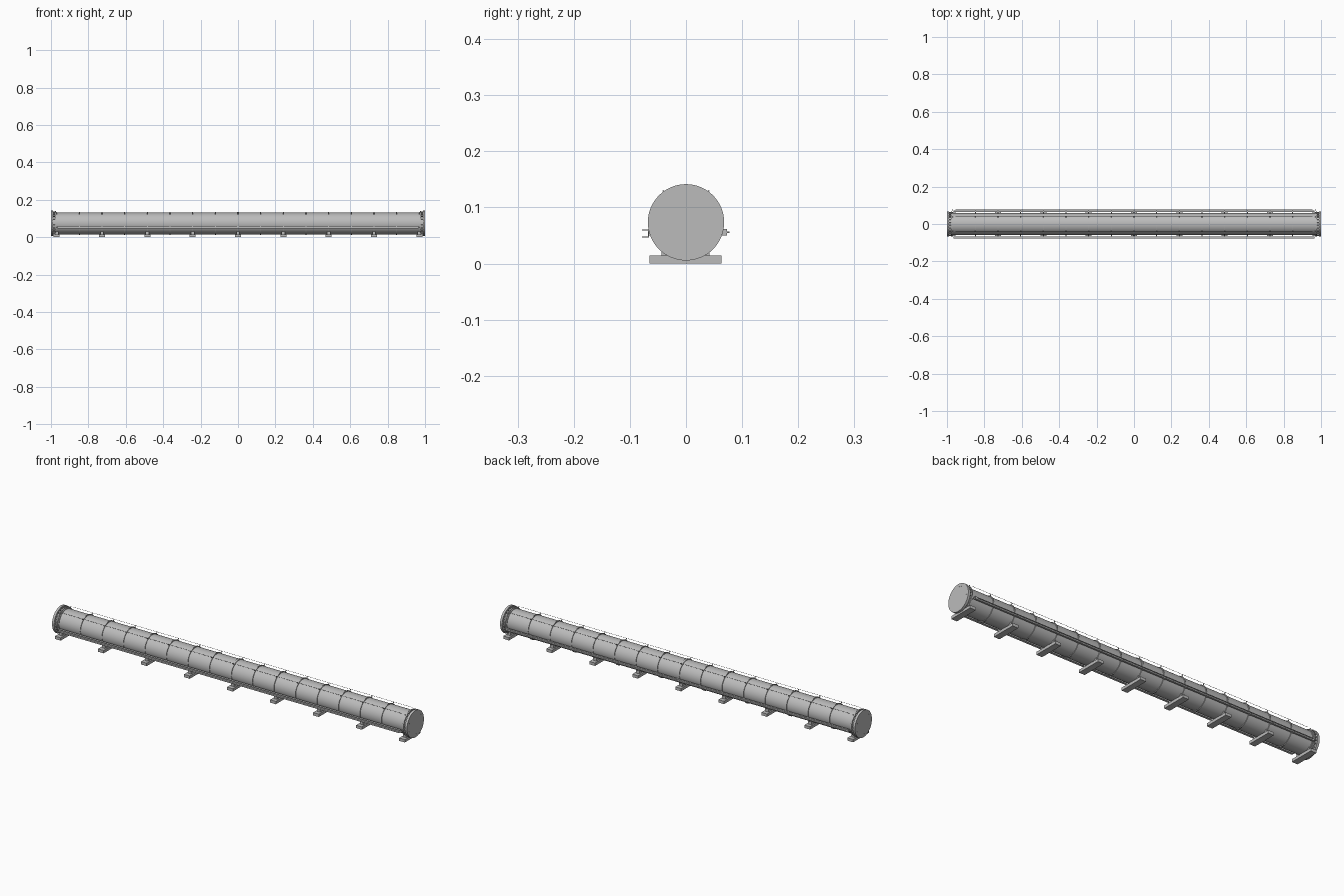
import bpy, bmesh, math
from mathutils import Matrix, Vector

cube = bpy.data.objects.get("Cube")
if cube:
    bpy.data.objects.remove(cube, do_unlink=True)

CZ = 0.0735          # height of the pipe axis
PIPE_R = 0.058
PITCH = 0.1212       # distance between stiffening rings


def material(name, v):
    m = bpy.data.materials.new(name)
    m.use_nodes = True
    m.diffuse_color = (v, v, v, 1)
    m.node_tree.nodes["Principled BSDF"].inputs["Base Color"].default_value = (v, v, v, 1)
    return m


steel = material("light grey steel", 0.5)


def finish(name, bm, smooth=False):
    me = bpy.data.meshes.new(name)
    bm.to_mesh(me)
    bm.free()
    ob = bpy.data.objects.new(name, me)
    bpy.context.collection.objects.link(ob)
    me.materials.append(steel)
    if smooth:
        bpy.ops.object.select_all(action='DESELECT')
        ob.select_set(True)
        bpy.context.view_layer.objects.active = ob
        bpy.ops.object.shade_smooth_by_angle(angle=math.radians(35))
    return ob


def add_box(bm, x, y, z, rot=None):
    """Box between the (min, max) pairs, optionally turned about the pipe axis."""
    c = Vector([sum(p) / 2 for p in (x, y, z)])
    s = [p[1] - p[0] for p in (x, y, z)]
    m = Matrix.Translation(c) @ Matrix.Diagonal((*s, 1))
    if rot is not None:
        m = Matrix.Translation((0, 0, CZ)) @ Matrix.Rotation(rot, 4, 'X') @ m
    bmesh.ops.create_cube(bm, size=1, matrix=m)


def add_rod(bm, x0, x1, r, y=0, z=CZ, seg=64):
    """Solid cylinder along x."""
    m = Matrix.Translation(((x0 + x1) / 2, y, z)) @ Matrix.Rotation(math.pi / 2, 4, 'Y')
    bmesh.ops.create_cone(bm, cap_ends=True, segments=seg, radius1=r, radius2=r,
                          depth=x1 - x0, matrix=m)


ring_x = [i * PITCH for i in range(-8, 9)]
support_x = ring_x[::2]

# Main pipe
bm = bmesh.new()
add_rod(bm, -0.99, 0.99, PIPE_R)
finish("pipe", bm, True)

# Stiffening rings, with a wider coupling in the middle
bm = bmesh.new()
for x in ring_x:
    h = 0.005 if abs(x) < 0.01 else 0.0025
    add_rod(bm, x - h, x + h, 0.0615)
finish("stiffening_rings", bm, True)

for side, name in ((1, "left"), (-1, "right")):
    # End flange with a backing ring
    bm = bmesh.new()
    for a, b, r in ((0.988, 1.0, 0.068), (0.972, 0.978, 0.0655)):
        lo, hi = sorted((side * a, side * b))
        add_rod(bm, lo, hi, r)
    finish(name + "_end_flange", bm, True)

    # Gussets and bolts around the flange
    bm = bmesh.new()
    bolts = bmesh.new()
    for i in range(24):
        a = math.tau * (i + 0.5) / 24
        lo, hi = sorted((side * 0.976, side * 0.99))
        add_box(bm, (lo, hi), (0.056, 0.065), (-0.001, 0.001), a)
        lo, hi = sorted((side * 0.999, side * 1.0005))
        add_rod(bolts, lo, hi, 0.0011, 0.0535 * math.cos(a), CZ + 0.0535 * math.sin(a), 6)
    finish(name + "_flange_gussets", bm)
    finish(name + "_flange_bolts", bolts)

# Support feet: base beam and saddle under the pipe
bm = bmesh.new()
for x in support_x:
    add_box(bm, (x - 0.016, x + 0.016), (-0.065, 0.063), (0, 0.0145))
    add_box(bm, (x - 0.009, x + 0.009), (-0.044, 0.042), (0.0145, 0.031))
finish("support_feet", bm)

# Front cable tray, an open channel
bm = bmesh.new()
add_box(bm, (-0.965, 0.965), (-0.078, -0.066), (0.046, 0.048))
add_box(bm, (-0.965, 0.965), (-0.078, -0.066), (0.059, 0.061))
add_box(bm, (-0.965, 0.965), (-0.068, -0.066), (0.048, 0.059))
finish("front_cable_tray", bm)

# Back rail with its service line
bm = bmesh.new()
add_box(bm, (-0.965, 0.965), (0.064, 0.0735), (0.050, 0.062))
finish("back_rail", bm)
bm = bmesh.new()
add_rod(bm, -0.955, 0.955, 0.0015, 0.0765, 0.056, 8)
finish("back_service_line", bm, True)

# Brackets joining tray, rail and service line to the rings
bm = bmesh.new()
for x in ring_x:
    add_box(bm, (x - 0.003, x + 0.003), (-0.067, -0.05), (0.05, 0.057))
    add_box(bm, (x - 0.003, x + 0.003), (0.05, 0.065), (0.052, 0.060))
    add_box(bm, (x - 0.003, x + 0.003), (0.073, 0.0765), (0.0545, 0.0575))
finish("rail_brackets", bm)

# Upper guide wires on short posts
wires, posts = bmesh.new(), bmesh.new()
for a in (math.radians(54), math.radians(126)):
    add_rod(wires, -0.955, 0.955, 0.0007, 0.0695 * math.cos(a), CZ + 0.0695 * math.sin(a), 6)
    for x in ring_x:
        add_box(posts, (x - 0.0015, x + 0.0015), (0.056, 0.0702), (-0.0012, 0.0012), a)
finish("guide_wires", wires, True)
finish("guide_wire_posts", posts)
